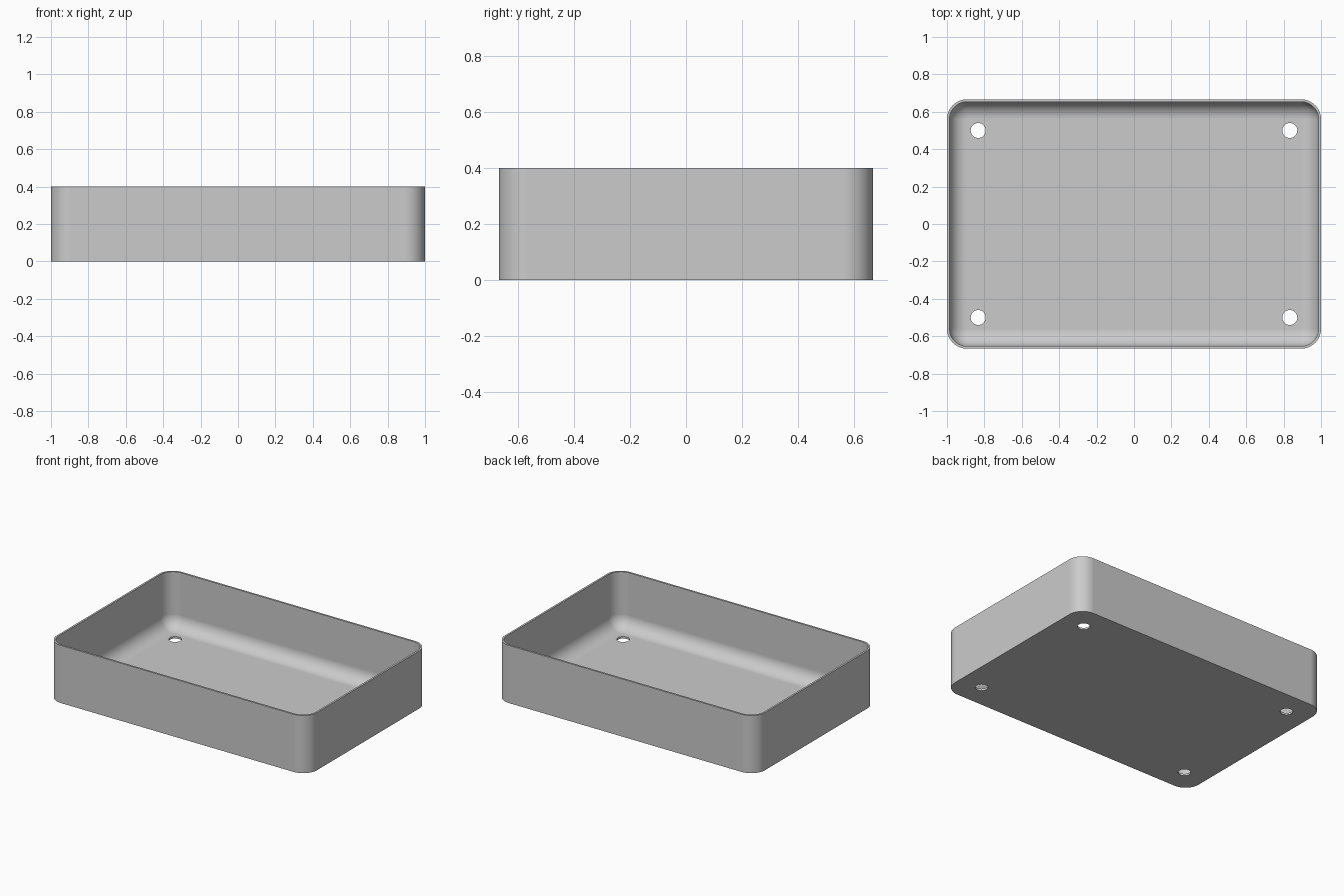
import bpy
import bmesh
from math import cos, sin, pi, radians

cube = bpy.data.objects.get("Cube")
if cube:
    bpy.data.objects.remove(cube, do_unlink=True)

HALF_X, HALF_Y, HEIGHT = 1.0, 0.6667, 0.4
CORNER, WALL, FILLET = 0.107, 0.0133, 0.092
HOLE_X, HOLE_Y, HOLE_R = 0.833, 0.5, 0.04
STEPS = 12

grey = bpy.data.materials.new("plain grey")
grey.use_nodes = True
grey.diffuse_color = (0.6, 0.6, 0.6, 1)
grey.node_tree.nodes["Principled BSDF"].inputs["Base Color"].default_value = (0.6, 0.6, 0.6, 1)


def ring(bm, inset, z):
    """Rounded rectangle of vertices, shrunk by inset."""
    r = CORNER - inset
    verts = []
    for i, (sx, sy) in enumerate([(1, 1), (-1, 1), (-1, -1), (1, -1)]):
        for k in range(STEPS + 1):
            a = (i + k / STEPS) * pi / 2
            verts.append(bm.verts.new((sx * (HALF_X - CORNER) + r * cos(a),
                                       sy * (HALF_Y - CORNER) + r * sin(a), z)))
    return verts


# Tray shell: outer wall, rim, inner wall, then the fillet down to the floor
profile = [(0, 0), (0, HEIGHT), (WALL, HEIGHT)]
for k in range(STEPS + 1):
    a = k / STEPS * pi / 2
    profile.append((WALL + FILLET * (1 - cos(a)), WALL + FILLET * (1 - sin(a))))

bm = bmesh.new()
rings = [ring(bm, inset, z) for inset, z in profile]
for low, high in zip(rings, rings[1:]):
    for i in range(len(low)):
        j = (i + 1) % len(low)
        bm.faces.new((low[i], low[j], high[j], high[i]))
bm.faces.new(rings[0][::-1])
bm.faces.new(rings[-1])
bmesh.ops.recalc_face_normals(bm, faces=bm.faces)
mesh = bpy.data.meshes.new("tray")
bm.to_mesh(mesh)
bm.free()
mesh.materials.append(grey)
tray = bpy.data.objects.new("tray", mesh)
bpy.context.collection.objects.link(tray)

# Four round holes through the floor
bm = bmesh.new()
for sx in (-1, 1):
    for sy in (-1, 1):
        made = bmesh.ops.create_cone(bm, cap_ends=True, segments=48,
                                     radius1=HOLE_R, radius2=HOLE_R, depth=0.1)
        bmesh.ops.translate(bm, verts=made["verts"], vec=(sx * HOLE_X, sy * HOLE_Y, 0))
mesh = bpy.data.meshes.new("hole_cutter")
bm.to_mesh(mesh)
bm.free()
mesh.materials.append(grey)
cutter = bpy.data.objects.new("hole_cutter", mesh)
bpy.context.collection.objects.link(cutter)

cut = tray.modifiers.new("holes", "BOOLEAN")
cut.operation = "DIFFERENCE"
cut.solver = "EXACT"
cut.object = cutter

bpy.ops.object.select_all(action="DESELECT")
tray.select_set(True)
bpy.context.view_layer.objects.active = tray
bpy.ops.object.modifier_apply(modifier=cut.name)
bpy.data.objects.remove(cutter, do_unlink=True)

# Smooth walls and fillet, crisp rim, flat floor
bpy.ops.object.shade_smooth_by_angle(angle=radians(30))
weighted = tray.modifiers.new("flat_floor", "WEIGHTED_NORMAL")
weighted.keep_sharp = True
